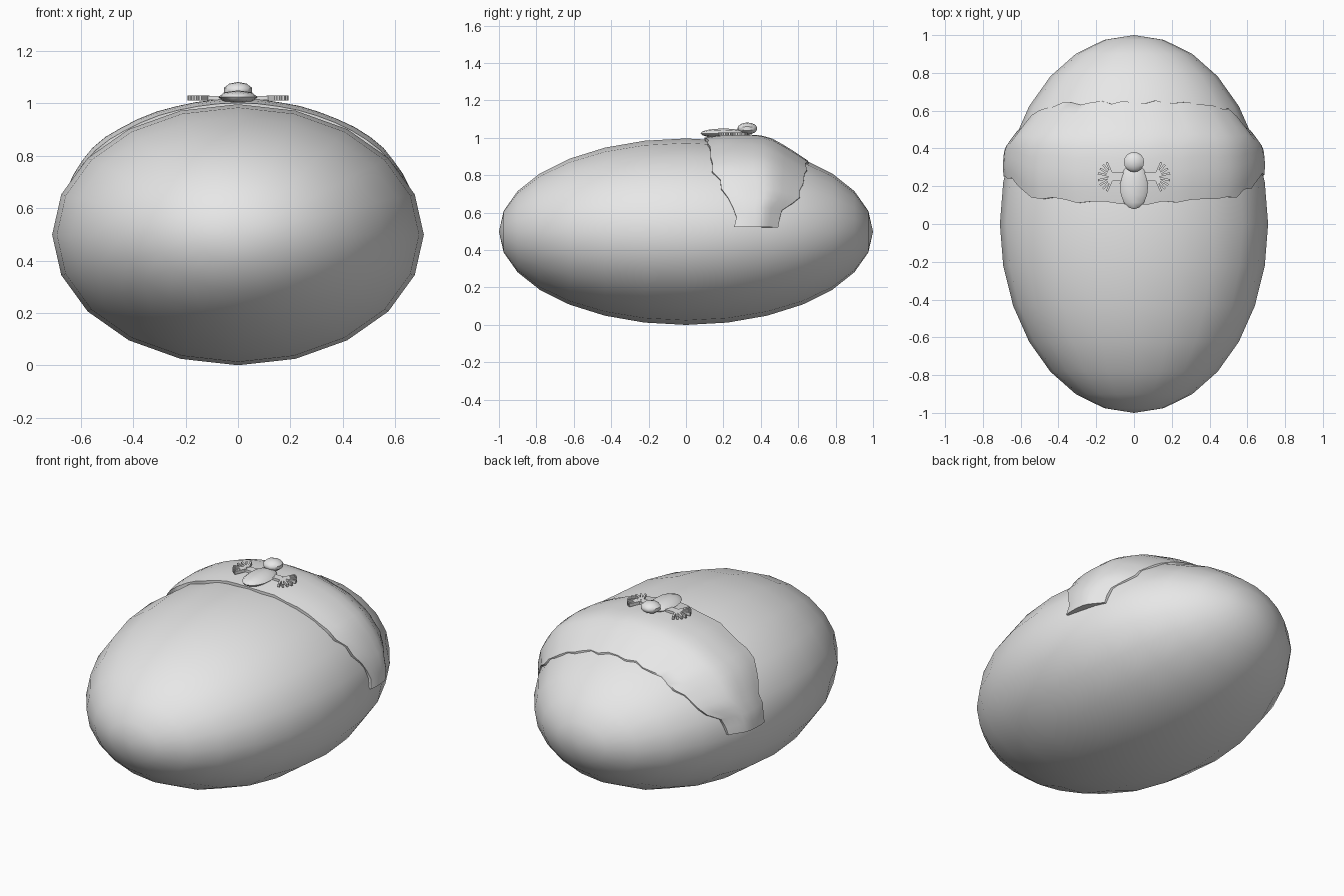
import bpy, bmesh, math, random
from mathutils import Matrix, Vector

cube = bpy.data.objects.get("Cube")
if cube:
    bpy.data.objects.remove(cube, do_unlink=True)

random.seed(4)
RX, RZ, CZ = 0.71, 0.4985, 0.4985

grey = bpy.data.materials.new("plain light grey")
grey.use_nodes = True
grey.diffuse_color = (0.8, 0.8, 0.8, 1)
grey.node_tree.nodes["Principled BSDF"].inputs["Base Color"].default_value = (0.8, 0.8, 0.8, 1)


def finish(name, bm, angle):
    bmesh.ops.recalc_face_normals(bm, faces=bm.faces)
    mesh = bpy.data.meshes.new(name)
    bm.to_mesh(mesh)
    bm.free()
    mesh.materials.append(grey)
    obj = bpy.data.objects.new(name, mesh)
    bpy.context.collection.objects.link(obj)
    bpy.ops.object.select_all(action='DESELECT')
    obj.select_set(True)
    bpy.context.view_layer.objects.active = obj
    bpy.ops.object.shade_smooth_by_angle(angle=math.radians(angle))


def ellipsoid(name, centre, radii, segments, rings, angle):
    """Sphere with its poles on the y axis, stretched to the given radii."""
    bm = bmesh.new()
    bmesh.ops.create_uvsphere(bm, u_segments=segments, v_segments=rings, radius=1)
    matrix = (Matrix.Translation(centre) @ Matrix.Diagonal((*radii, 1))
              @ Matrix.Rotation(math.pi / 2, 4, 'X'))
    bmesh.ops.transform(bm, matrix=matrix, verts=bm.verts)
    finish(name, bm, angle)


def lerp(knots, x):
    for (x0, y0), (x1, y1) in zip(knots, knots[1:]):
        if x <= x1:
            return y0 + (y1 - y0) * (x - x0) / (x1 - x0)
    return knots[-1][1]


# Large smooth stone
ellipsoid("stone", (0, 0, CZ), (RX, 1, RZ), 20, 14, 60)

# Moss saddle: ragged swollen sheet draped over the stone
FRONT = [(0, .10), (30, .12), (50, .15), (62, .20), (72, .25), (87, .26)]
BACK = [(0, .65), (50, .63), (66, .60), (72, .52), (87, .50)]
SWELL = [(0, .015), (.18, .06), (.36, .09), (.62, .125), (.78, .077), (1, .008)]
FADE = [(0, 1), (45, .95), (62, .65), (87, .4)]
ROWS, COLS, LIMIT = 29, 10, 87

edges = []
for i in range(ROWS):
    theta = -LIMIT + 2 * LIMIT * i / (ROWS - 1)
    edges.append((theta, lerp(FRONT, abs(theta)) + random.uniform(-.014, .014),
                  lerp(BACK, abs(theta)) + random.uniform(-.012, .012)))

bm = bmesh.new()
grid = []
for i in range(-1, ROWS + 1):
    row_i = min(max(i, 0), ROWS - 1)
    theta, front, back = edges[row_i]
    a = math.radians(theta)
    row = []
    for j in range(-1, COLS + 1):
        u = min(max(j, 0), COLS - 1) / (COLS - 1)
        y = front + (back - front) * u
        # The outermost ring is sunk into the stone to close the rim
        rim = row_i != i or j in (-1, COLS)
        lift = -.04 if rim else lerp(SWELL, u) * lerp(FADE, abs(theta))
        s = math.sqrt(1 - y * y) + lift
        row.append(bm.verts.new((RX * s * math.sin(a), y, CZ + RZ * s * math.cos(a))))
    grid.append(row)
for r0, r1 in zip(grid, grid[1:]):
    for k in range(len(r0) - 1):
        bm.faces.new((r0[k], r0[k + 1], r1[k + 1], r1[k]))
bmesh.ops.remove_doubles(bm, verts=bm.verts, dist=.0001)
finish("moss_patch", bm, 50)

# Little frog resting on the moss
ellipsoid("frog_body", (0, .2, 1.024), (.075, .122, .026), 8, 8, 40)
ellipsoid("frog_head", (0, .328, 1.05), (.056, .053, .032), 10, 8, 40)


def bar(bm, start, end, width, height):
    """Flat box lying between two points."""
    start, end = Vector(start), Vector(end)
    d = end - start
    matrix = (Matrix.Translation((start + end) / 2)
              @ Matrix.Rotation(math.atan2(d.y, d.x), 4, 'Z')
              @ Matrix.Diagonal((d.length, width, height, 1)))
    bmesh.ops.create_cube(bm, size=1, matrix=matrix)


# Splayed feet: a short limb with a fan of toes on each side
for side, label in ((1, "left"), (-1, "right")):
    bm = bmesh.new()
    z = 1.021
    bar(bm, (side * .05, .25, z), (side * .125, .25, z), .045, .014)
    for angle in (66, 50, 32, 13):
        for sign in (1, -1):
            a = math.radians(angle * sign)
            points = [(side * (.11 + r * math.cos(a)), .25 + r * math.sin(a), z)
                      for r in (.01, .083)]
            bar(bm, *points, .011, .018)
    finish(label + "_frog_feet", bm, 30)
